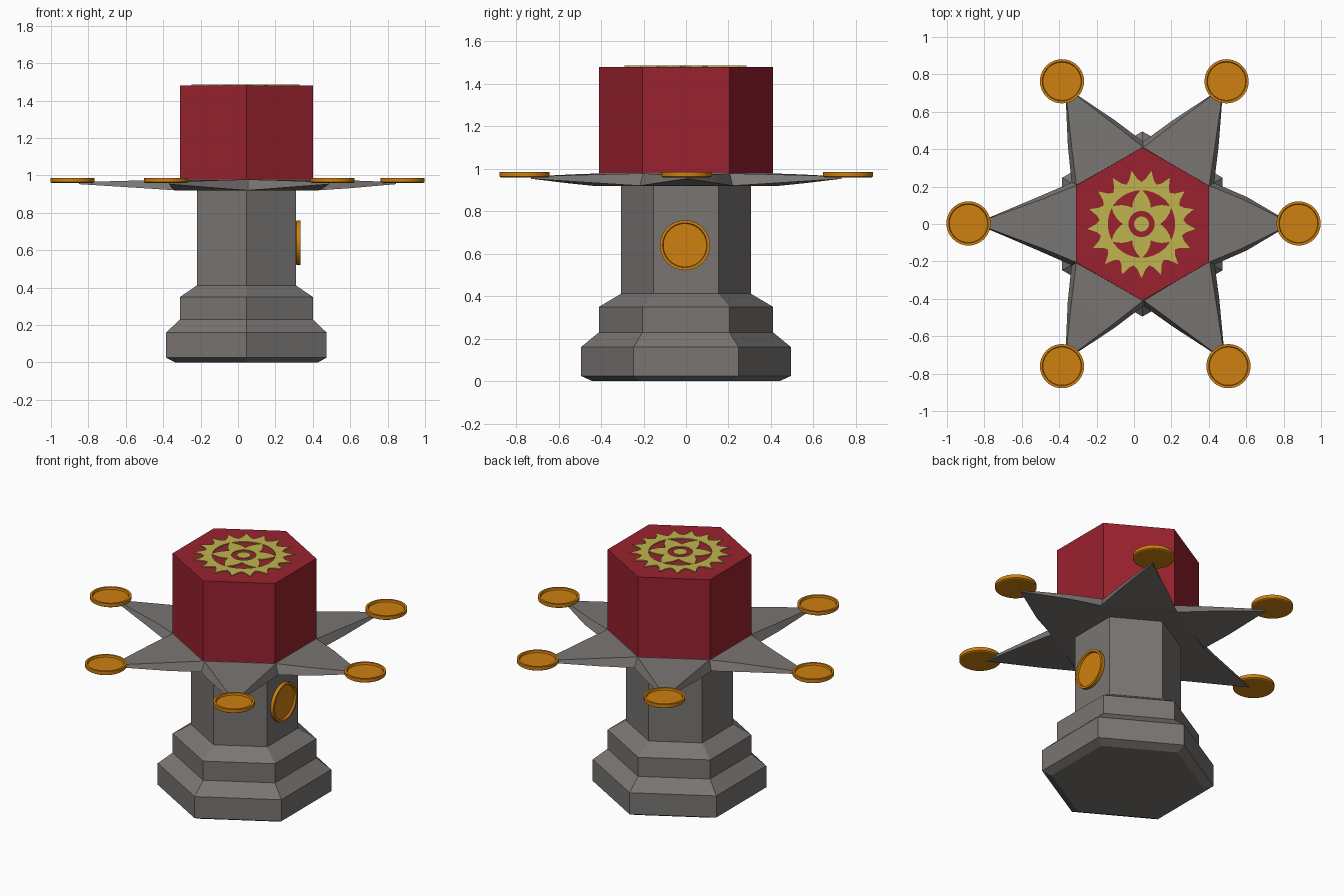
import bpy, bmesh, math
from mathutils import Matrix, Vector

if "Cube" in bpy.data.objects:
    bpy.data.objects.remove(bpy.data.objects["Cube"])

CX = 0.045  # axis of the hexagonal body


def material(name, rgb):
    m = bpy.data.materials.new(name)
    m.diffuse_color = (*rgb, 1)
    m.use_nodes = True
    m.node_tree.nodes["Principled BSDF"].inputs["Base Color"].default_value = m.diffuse_color
    return m


GREY = material("stone grey", (0.19, 0.178, 0.17))
RED = material("deep red", (0.32, 0.016, 0.028))
ORANGE = material("amber", (0.62, 0.215, 0.005))
YELLOW = material("pale gold", (0.53, 0.46, 0.08))


def finish(bm, name, mat):
    bmesh.ops.recalc_face_normals(bm, faces=bm.faces)
    me = bpy.data.meshes.new(name)
    bm.to_mesh(me)
    bm.free()
    me.materials.append(mat)
    ob = bpy.data.objects.new(name, me)
    bpy.context.collection.objects.link(ob)
    return ob


def lathe(name, profile, n, mat, matrix, phase=0.0):
    """Closed stack of n-sided rings with capped ends."""
    bm = bmesh.new()
    rings = []
    for r, z in profile:
        rings.append([bm.verts.new((r * math.cos(phase + 2 * math.pi * i / n),
                                    r * math.sin(phase + 2 * math.pi * i / n), z))
                      for i in range(n)])
    for a, b in zip(rings, rings[1:]):
        for i in range(n):
            j = (i + 1) % n
            bm.faces.new((a[i], a[j], b[j], b[i]))
    bm.faces.new(rings[0])
    bm.faces.new(rings[-1])
    bm.transform(matrix)
    return finish(bm, name, mat)


def band(name, outer, inner, n, z0, z1, mat):
    """Flat ring plate between two radius functions of the step index."""
    bm = bmesh.new()
    loops = []
    for f, z in ((outer, z0), (outer, z1), (inner, z1), (inner, z0)):
        loops.append([bm.verts.new((CX - 0.005 + f(i) * math.sin(2 * math.pi * i / n),
                                    f(i) * math.cos(2 * math.pi * i / n), z))
                      for i in range(n)])
    for k in range(4):
        a, b = loops[k], loops[(k + 1) % 4]
        for i in range(n):
            j = (i + 1) % n
            bm.faces.new((a[i], a[j], b[j], b[i]))
    return finish(bm, name, mat)


HEX = math.pi / 6
axis = Matrix.Translation((CX, 0, 0))

# Stepped foot and column
lathe("pedestal", [(0.44, 0), (0.495, 0.025), (0.495, 0.16), (0.41, 0.23),
                   (0.41, 0.35), (0.305, 0.412), (0.305, 0.93)], 6, GREY, axis, HEX)
# Core of the star collar
lathe("collar_core", [(0.44, 0.92), (0.41, 0.979)], 6, GREY, axis, HEX)
# Red block on top
lathe("top_block", [(0.41, 0.978), (0.41, 1.48)], 6, RED, axis, HEX)

# Shallow dish profile shared by all discs
DISH = [(0.112, 0), (0.118, 0.004), (0.118, 0.025), (0.105, 0.025), (0.102, 0.013)]

# Collar petals, each carrying a dish at its tip
tips = [(0.88, 0.003), (0.495, 0.763), (-0.385, 0.763),
        (-0.885, 0.003), (-0.385, -0.76), (0.505, -0.76)]
for k, (tx, ty) in enumerate(tips):
    d = Vector((tx - CX, ty))
    length = d.length - 0.035
    top = [(0.355, 0.205, 0.978), (0.53, 0.133, 0.974), (length, 0, 0.964)]
    bot = [(0.381, 0.22, 0.92), (0.56, 0.142, 0.932), (length, 0, 0.953)]
    bm = bmesh.new()
    rows = []
    for side in (top, bot):
        pts = side + [(x, -y, z) for x, y, z in reversed(side[:2])]
        rows.append([bm.verts.new(p) for p in pts])
    for r in rows:
        bm.faces.new((r[0], r[1], r[3], r[4]))
        bm.faces.new((r[1], r[2], r[3]))
    for i in range(5):
        j = (i + 1) % 5
        bm.faces.new((rows[0][i], rows[0][j], rows[1][j], rows[1][i]))
    bm.transform(axis @ Matrix.Rotation(math.atan2(d.y, d.x), 4, 'Z'))
    finish(bm, f"petal_{k + 1}", GREY)
    lathe(f"petal_dish_{k + 1}", DISH, 40, ORANGE, Matrix.Translation((tx, ty, 0.96)))

# Dish on the right face of the column
lathe("column_dish", DISH, 40, ORANGE,
      Matrix.Translation((0.308, -0.005, 0.64)) @ Matrix.Rotation(math.pi / 2, 4, 'Y'))

# Gold sun ornament: toothed ring, six-pointed star ring and centre dot
Z0, Z1 = 1.478, 1.485
band("sun_ring", lambda i: (0.225, 0.242, 0.29, 0.242)[i % 4], lambda i: 0.18,
     68, Z0, Z1, YELLOW)
band("sun_star", lambda i: 0.185 - 0.085 * min(i % 8, 8 - i % 8) / 4, lambda i: 0.07,
     48, Z0, Z1, YELLOW)
lathe("sun_dot", [(0.04, Z0), (0.04, Z1)], 24, YELLOW,
      Matrix.Translation((CX - 0.005, 0, 0)))
